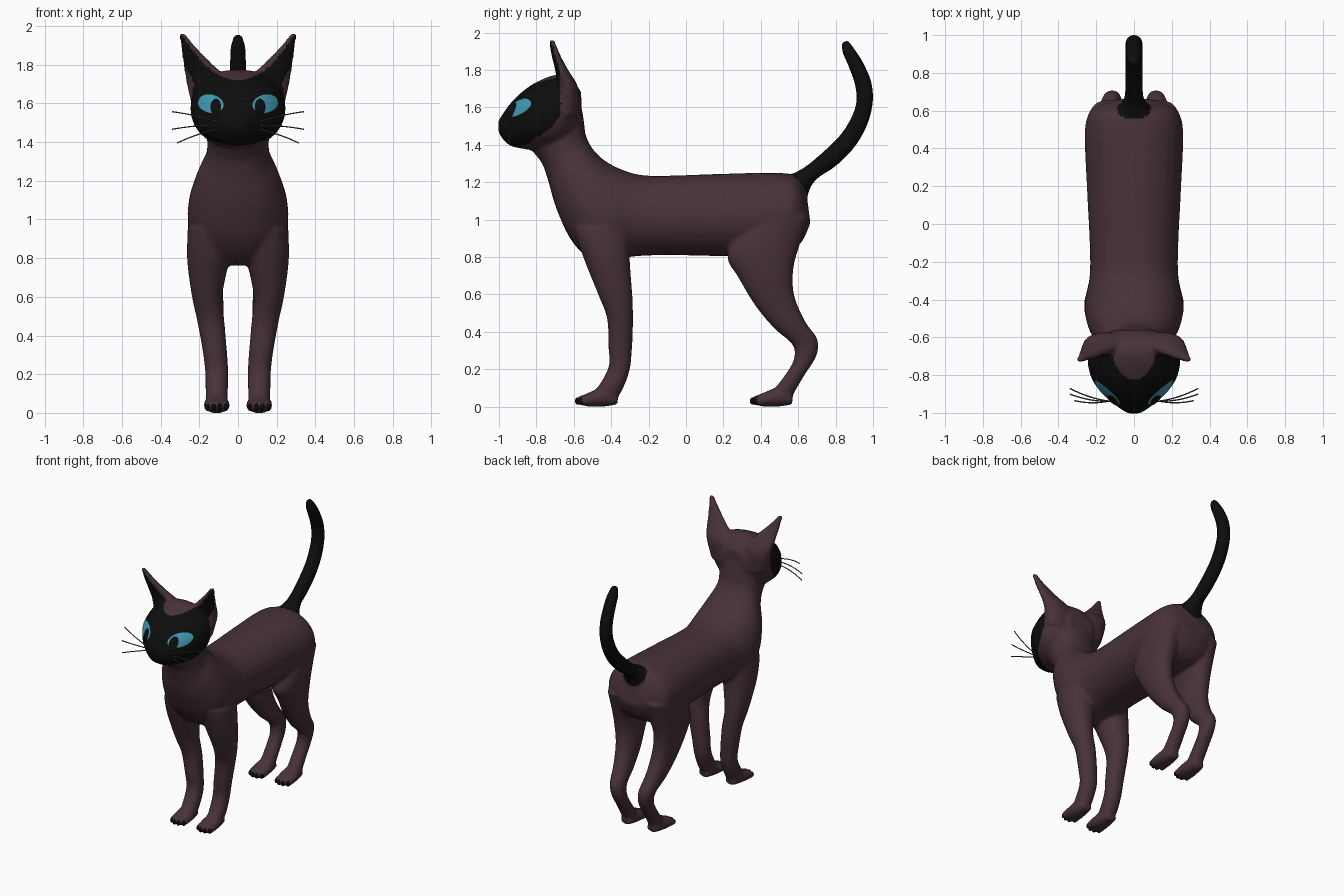
import bpy, bmesh
from math import sin, cos, pi
from mathutils import Vector, Matrix
from mathutils.bvhtree import BVHTree

if "Cube" in bpy.data.objects:
    bpy.data.objects.remove(bpy.data.objects["Cube"])


def material(name, rgb):
    m = bpy.data.materials.new(name)
    m.use_nodes = True
    col = (*rgb, 1)
    m.diffuse_color = col
    m.node_tree.nodes["Principled BSDF"].inputs["Base Color"].default_value = col
    return m


FUR = material("brown fur", (.064, .032, .041))
BLACK = material("black fur", (.004, .004, .004))
BLUE = material("eye blue", (.05, .32, .44))
GREY = material("whisker grey", (.12, .09, .1))


def add_object(name, data, *mats):
    ob = bpy.data.objects.new(name, data)
    bpy.context.collection.objects.link(ob)
    for m in mats:
        data.materials.append(m)
    return ob


def finish(bm, name, *mats):
    me = bpy.data.meshes.new(name)
    bmesh.ops.recalc_face_normals(bm, faces=bm.faces)
    for f in bm.faces:
        f.smooth = True
    bm.to_mesh(me)
    bm.free()
    return add_object(name, me, *mats)


def spline(rows, steps=5):
    """Catmull-Rom interpolation of the ring table."""
    rows = [Vector(r) for r in rows]
    out = []
    for i in range(len(rows) - 1):
        a, b, c, d = (rows[max(0, min(len(rows) - 1, i + k))] for k in (-1, 0, 1, 2))
        for s in range(steps):
            t = s / steps
            out.append(b + (c - a) * (t / 2) + (a * 2 - b * 5 + c * 4 - d) * (t * t / 2)
                       + (b * 3 - a - c * 3 + d) * (t ** 3 / 2))
    return out + [rows[-1]]


def loft(bm, rows, side=1, p=.88, n=28):
    """Skin oval rings; each row is y, z of both profile edges, centre x, half width."""
    rings = []
    for y0, z0, y1, z1, xc, hw in spline(rows):
        ring = []
        for k in range(n):
            c, s = cos(2 * pi * k / n), sin(2 * pi * k / n)
            u = (1 + s) / 2
            x = xc + hw * (abs(c) ** p) * (1 if c > 0 else -1)
            ring.append(bm.verts.new((side * x, y0 + (y1 - y0) * u, z0 + (z1 - z0) * u)))
        rings.append(ring)
    for a, b in zip(rings, rings[1:]):
        for k in range(n):
            j = (k + 1) % n
            bm.faces.new((a[k], a[j], b[j], b[k]))
    bm.faces.new(rings[0])
    bm.faces.new(rings[-1])


def ball(bm, loc, size):
    bmesh.ops.create_uvsphere(bm, u_segments=14, v_segments=9, radius=1,
                              matrix=Matrix.Translation(loc) @ Matrix.Diagonal((*size, 1)))


# Profiles
torso_neck = [(.665, .98, .65, 1.1, 0, .11), (.61, .87, .6, 1.22, 0, .22),
              (.5, .81, .5, 1.25, 0, .26), (.2, .805, .2, 1.245, 0, .25),
              (-.1, .81, -.1, 1.235, 0, .235), (-.3, .8, -.25, 1.24, 0, .235),
              (-.46, .76, -.36, 1.275, 0, .26), (-.6, .87, -.44, 1.32, 0, .25),
              (-.69, 1.05, -.5, 1.38, 0, .21), (-.735, 1.2, -.535, 1.45, 0, .165),
              (-.77, 1.3, -.545, 1.52, 0, .16), (-.83, 1.38, -.56, 1.6, 0, .16),
              (-.85, 1.45, -.6, 1.65, 0, .12)]
head = [(-.56, 1.5, -.56, 1.68, 0, .1), (-.62, 1.42, -.61, 1.75, 0, .2),
        (-.7, 1.38, -.69, 1.775, 0, .245), (-.8, 1.37, -.8, 1.735, 0, .232),
        (-.88, 1.38, -.88, 1.68, 0, .185), (-.94, 1.395, -.94, 1.62, 0, .12),
        (-.98, 1.43, -.98, 1.565, 0, .07), (-1.003, 1.47, -1.003, 1.53, 0, .03)]
tail = [(.64, 1.08, .52, 1.22, 0, .12), (.665, 1.17, .58, 1.25, 0, .075),
        (.71, 1.225, .64, 1.285, 0, .05), (.8, 1.285, .73, 1.36, 0, .047),
        (.9, 1.385, .83, 1.46, 0, .047), (.967, 1.5, .885, 1.55, 0, .047),
        (.999, 1.62, .91, 1.63, 0, .046), (.993, 1.73, .903, 1.72, 0, .044),
        (.953, 1.83, .868, 1.82, 0, .042), (.91, 1.9, .838, 1.89, 0, .038),
        (.87, 1.957, .828, 1.952, 0, .02)]
ear = [(-.72, 1.55, -.58, 1.55, .13, .1), (-.69, 1.7, -.575, 1.7, .15, .115),
       (-.7, 1.8, -.63, 1.8, .205, .078), (-.72, 1.88, -.672, 1.88, .25, .044),
       (-.735, 1.965, -.705, 1.965, .292, .014)]
front_leg = [(-.6, .95, -.3, .95, .15, .11), (-.55, .8, -.3, .78, .155, .108),
             (-.47, .6, -.287, .6, .16, .078), (-.422, .47, -.283, .47, .14, .07),
             (-.415, .32, -.288, .32, .12, .063), (-.412, .22, -.3, .2, .11, .06),
             (-.455, .13, -.335, .1, .11, .058), (-.5, .07, -.37, .04, .11, .055)]
hind_leg = [(.3, .98, .66, 1.02, .15, .11), (.22, .81, .61, .87, .16, .1),
            (.28, .69, .575, .74, .165, .085), (.37, .54, .578, .6, .15, .075),
            (.47, .42, .635, .46, .135, .064), (.57, .33, .703, .36, .12, .054),
            (.575, .25, .697, .27, .112, .05), (.53, .17, .635, .17, .11, .052),
            (.46, .08, .57, .06, .11, .052)]
foot = [(-.365, .012, -.365, .06, .11, .04), (-.44, 0, -.44, .1, .11, .06),
        (-.52, 0, -.52, .075, .11, .068), (-.56, .01, -.56, .055, .11, .055)]

# Body pieces, fused into one skin
bm = bmesh.new()
claws = bmesh.new()
for part in (torso_neck, head, tail):
    loft(bm, part)
for side in (1, -1):
    for part in (ear, front_leg, hind_leg):
        loft(bm, part, side)
    for shift in (0, .935):
        loft(bm, [(r[0] + shift, r[1], r[2] + shift, *r[3:]) for r in foot], side)
        for i in range(4):
            x = side * (.062 + .032 * i)
            y = shift - (.562 if i in (1, 2) else .545)
            ball(bm, (x, y, .033), (.018, .028, .028))
            ball(claws, (x, y - .014, .03), (.013, .018, .02))
blank = finish(bm, "body_blank")
finish(claws, "claws", BLACK)

remesh = blank.modifiers.new("fuse", "REMESH")
remesh.mode = "VOXEL"
remesh.voxel_size = .0115
relax = blank.modifiers.new("relax", "SMOOTH")
relax.factor = .5
relax.iterations = 7
bpy.context.view_layer.update()
skin = bpy.data.meshes.new_from_object(
    blank.evaluated_get(bpy.context.evaluated_depsgraph_get()))
bpy.data.objects.remove(blank)
skin.name = "body"
skin.materials.clear()
body = add_object("body", skin, FUR, BLACK)

# Black mask, inner ears and tail
mask_edge = [(1.36, -.93), (1.4, -.86), (1.45, -.78), (1.5, -.715), (1.55, -.678),
             (1.6, -.667), (1.7, -.675), (1.8, -.677), (1.88, -.7), (1.97, -.725)]


def mask_y(z):
    for (z0, y0), (z1, y1) in zip(mask_edge, mask_edge[1:]):
        if z0 <= z <= z1:
            return y0 + (y1 - y0) * (z - z0) / (z1 - z0)
    return -2


for poly in skin.polygons:
    x, y, z = poly.center
    on_face = y < mask_y(z) and z < 1.72 + 2.8 * x * x
    on_tail = 1.27 * y + z - 2.5 * x * x > 1.95
    poly.material_index = int(on_face or on_tail)
    poly.use_smooth = True

tree = BVHTree.FromPolygons([v.co for v in skin.vertices],
                            [p.vertices[:] for p in skin.polygons])


def on_head(x, z, lift):
    hit, normal, _, _ = tree.ray_cast(Vector((x, -1.5, z)), Vector((0, 1, 0)))
    if hit is None:
        return Vector((x, -.85, z))
    return hit + normal * lift


def decal(name, mat, side, cx, cz, rx, rz, tilt, lift, rings=6, n=28):
    """Oval plate that follows the curve of the face."""
    bm = bmesh.new()
    prev = [bm.verts.new(on_head(side * cx, cz, lift))] * n
    for r in range(1, rings + 1):
        ring = []
        for k in range(n):
            u = rx * r / rings * cos(2 * pi * k / n)
            v = rz * r / rings * sin(2 * pi * k / n)
            ring.append(bm.verts.new(on_head(side * (cx + u), cz + v + tilt * u, lift)))
        for k in range(n):
            j = (k + 1) % n
            quad = (prev[k], ring[k], ring[j], prev[j])
            bm.faces.new(quad if r > 1 else quad[:3])
        prev = ring
    ob = finish(bm, name, mat)
    if sum(p.normal.y for p in ob.data.polygons) > 0:
        ob.data.flip_normals()


# Eyes and whiskers
for side, tag in ((1, "left"), (-1, "right")):
    decal(tag + "_eye", BLUE, side, .139, 1.597, .066, .047, .12, .004)
    decal(tag + "_pupil", BLACK, side, .111, 1.579, .027, .042, 0, .0075)
    cu = bpy.data.curves.new(tag + "_whiskers", "CURVE")
    cu.dimensions = "3D"
    cu.bevel_depth = .0035
    cu.bevel_resolution = 1
    for z0, z1, y1 in ((1.505, 1.557, -.87), (1.485, 1.466, -.9), (1.465, 1.395, -.935)):
        root = on_head(side * .115, z0, -.005)
        tip = Vector((side * (.34 if z1 > 1.4 else .315), y1, z1))
        mid = (root + tip) / 2 + Vector((0, -.025, .012))
        sp = cu.splines.new("NURBS")
        sp.points.add(2)
        for point, co in zip(sp.points, (root, mid, tip)):
            point.co = (*co, 1)
        sp.order_u = 3
        sp.use_endpoint_u = True
    add_object(tag + "_whiskers", cu, GREY)
